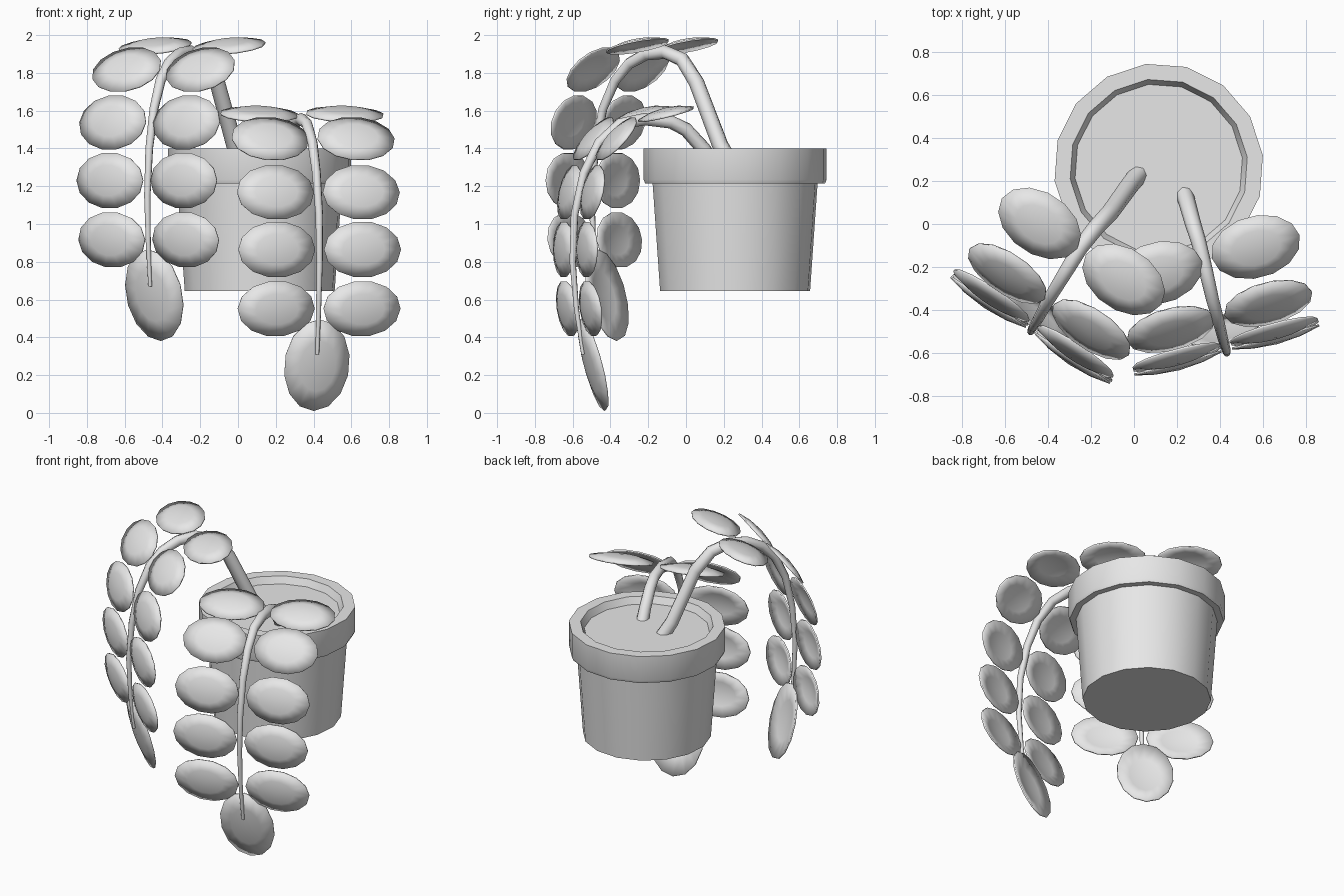
import bpy, bmesh, math
from mathutils import Vector

cube = bpy.data.objects.get("Cube")
if cube:
    bpy.data.objects.remove(cube, do_unlink=True)

grey = bpy.data.materials.new("light_grey")
grey.use_nodes = True
grey.diffuse_color = (0.8, 0.8, 0.8, 1)
grey.node_tree.nodes["Principled BSDF"].inputs["Base Color"].default_value = (0.8, 0.8, 0.8, 1)


def activate(obj):
    bpy.ops.object.select_all(action='DESELECT')
    obj.select_set(True)
    bpy.context.view_layer.objects.active = obj


def finish(name, bm, angle=40):
    mesh = bpy.data.meshes.new(name)
    bmesh.ops.recalc_face_normals(bm, faces=bm.faces)
    bm.to_mesh(mesh)
    bm.free()
    mesh.materials.append(grey)
    obj = bpy.data.objects.new(name, mesh)
    bpy.context.collection.objects.link(obj)
    activate(obj)
    bpy.ops.object.shade_smooth_by_angle(angle=math.radians(angle))
    return obj


def lathe(name, profile, centre, sides=16, turn=math.radians(7)):
    """Revolve (radius, height) points and close both ends with a disc."""
    bm = bmesh.new()
    rings = []
    for r, z in profile:
        angles = [turn + math.tau * i / sides for i in range(sides)]
        rings.append([bm.verts.new((centre[0] + r * math.cos(a),
                                    centre[1] + r * math.sin(a), z)) for a in angles])
    for low, high in zip(rings, rings[1:]):
        for i in range(sides):
            j = (i + 1) % sides
            bm.faces.new((low[i], low[j], high[j], high[i]))
    bm.faces.new(rings[0][::-1])
    bm.faces.new(rings[-1])
    return finish(name, bm)


def stem(name, points, thick, thin):
    """Tapered tube along a path."""
    curve = bpy.data.curves.new(name, 'CURVE')
    curve.dimensions = '3D'
    curve.bevel_depth = 1
    curve.bevel_resolution = 2
    curve.use_fill_caps = True
    spline = curve.splines.new('POLY')
    spline.points.add(len(points) - 1)
    for i, (p, co) in enumerate(zip(spline.points, points)):
        p.co = (*co, 1)
        t = i / (len(points) - 1)
        p.radius = thick + (thin - thick) * t ** 1.3
    curve.materials.append(grey)
    obj = bpy.data.objects.new(name, curve)
    bpy.context.collection.objects.link(obj)
    activate(obj)
    bpy.ops.object.convert(target='MESH')
    bpy.ops.object.shade_smooth_by_angle(angle=math.radians(60))


def leaf(name, centre, along, across, half_long, half_wide, normal, bulge=0.03, sides=14):
    """Thin, slightly domed oval."""
    bm = bmesh.new()
    middle = bm.verts.new(centre + normal * bulge * 0.5)
    rings = []
    for r in (0.55, 1):
        ring = []
        for i in range(sides):
            a = math.tau * i / sides
            ring.append(bm.verts.new(
                centre + along * half_long * r * math.cos(a)
                + across * half_wide * r * math.sin(a)
                + normal * bulge * (0.5 - r * r)))
        rings.append(ring)
    inner, outer = rings
    for i in range(sides):
        j = (i + 1) % sides
        bm.faces.new((middle, inner[i], inner[j]))
        bm.faces.new((inner[i], outer[i], outer[j], inner[j]))
    obj = finish(name, bm)
    mod = obj.modifiers.new("thickness", 'SOLIDIFY')
    mod.thickness = 0.01
    mod.offset = 0


def vine(name, path, thick, forward, rows, tip):
    """Stem with leaf pairs; each row is a midpoint and a downward pitch."""
    stem(name + "_stem", path, thick, 0.01)
    forward = Vector((*forward, 0)).normalized()
    side = Vector((-forward.y, forward.x, 0))

    def frame(pitch):
        a = math.radians(pitch)
        down = forward * math.cos(a) - Vector((0, 0, math.sin(a)))
        return down, down.cross(side)

    for n, (mid, pitch) in enumerate(rows, 1):
        down, normal = frame(pitch)
        for label, s in (("left", 1), ("right", -1)):
            leaf(f"{name}_leaf_{label}_{n}", Vector(mid) + side * s * 0.235,
                 side, down, 0.21, 0.148, normal)
    mid, pitch = tip
    down, normal = frame(pitch)
    leaf(name + "_tip_leaf", Vector(mid), down, side, 0.25, 0.178, normal)


# Pot with a thick rim, and the soil disc inside it
CENTRE = (0.115, 0.26)
lathe("pot", [(0.40, 0.645), (0.44, 1.215), (0.48, 1.215), (0.488, 1.235),
              (0.488, 1.40), (0.415, 1.40), (0.392, 1.35)], CENTRE)
lathe("soil", [(0.385, 1.33), (0.392, 1.355)], CENTRE)

# Tall vine on the right
vine("tall_vine",
     [(0.02, 0.23, 1.33), (-0.02, 0.18, 1.42), (-0.11, 0.055, 1.75), (-0.18, -0.02, 1.87),
      (-0.25, -0.11, 1.91), (-0.31, -0.21, 1.90), (-0.365, -0.30, 1.85), (-0.41, -0.375, 1.76),
      (-0.445, -0.44, 1.61), (-0.47, -0.48, 1.40), (-0.48, -0.50, 1.15), (-0.475, -0.49, 0.90),
      (-0.465, -0.465, 0.67)],
     0.045, (-0.5, -0.75),
     [((-0.245, -0.13, 1.955), 16), ((-0.40, -0.37, 1.825), 52), ((-0.475, -0.475, 1.54), 77),
      ((-0.49, -0.505, 1.23), 90), ((-0.48, -0.495, 0.915), 96)],
     ((-0.45, -0.43, 0.62), 105))

# Short vine on the left
vine("short_vine",
     [(0.235, 0.14, 1.33), (0.25, 0.09, 1.40), (0.275, 0.0, 1.50), (0.30, -0.08, 1.54),
      (0.335, -0.22, 1.555), (0.365, -0.35, 1.53), (0.395, -0.46, 1.43), (0.415, -0.54, 1.27),
      (0.43, -0.59, 1.05), (0.432, -0.60, 0.80), (0.427, -0.58, 0.55), (0.42, -0.545, 0.31)],
     0.041, (0.2, -0.75),
     [((0.34, -0.17, 1.595), 15), ((0.40, -0.44, 1.46), 50), ((0.428, -0.57, 1.17), 78),
      ((0.435, -0.60, 0.865), 90), ((0.432, -0.58, 0.55), 98)],
     ((0.42, -0.505, 0.25), 105))
